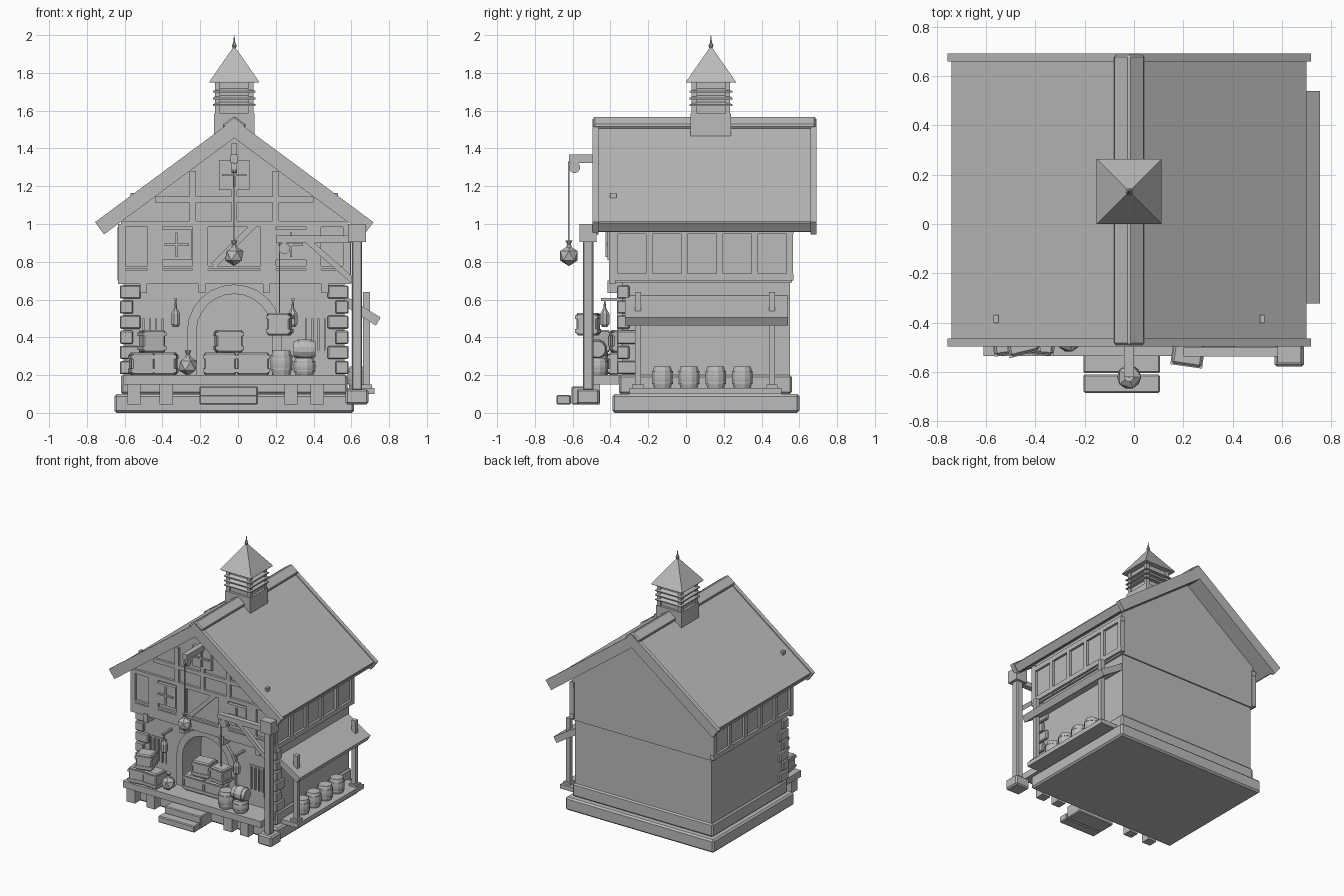
import bpy, bmesh, math
from mathutils import Vector, Matrix

if "Cube" in bpy.data.objects:
    bpy.data.objects.remove(bpy.data.objects["Cube"])

AXIS = Vector((-.02, 0, 0))  # house centre line; parts are placed relative to it
PITCH = .74
FLOOR, JETTY, EAVES = .2, .7, 1
STONE_FACE, TIMBER_FACE, REAR = -.34, -.39, .56
DECK_Y = -.47
SIDES = (-1, 1)

grey = bpy.data.materials.new("plain_grey")
grey.use_nodes = True
grey.diffuse_color = (.5, .5, .5, 1)
grey.node_tree.nodes["Principled BSDF"].inputs["Base Color"].default_value = grey.diffuse_color


def finish(name, bm, bevel=0):
    bmesh.ops.translate(bm, vec=AXIS, verts=bm.verts)
    bmesh.ops.recalc_face_normals(bm, faces=bm.faces)
    mesh = bpy.data.meshes.new(name)
    bm.to_mesh(mesh)
    bm.free()
    mesh.materials.append(grey)
    part = bpy.data.objects.new(name, mesh)
    bpy.context.collection.objects.link(part)
    if bevel:
        modifier = part.modifiers.new("worn_edge", "BEVEL")
        modifier.width, modifier.segments = bevel, 1


def solid_cube(name, size, matrix, bevel=0):
    bm = bmesh.new()
    bmesh.ops.create_cube(bm, size=1)
    bmesh.ops.scale(bm, vec=size, verts=bm.verts)
    bmesh.ops.transform(bm, matrix=matrix, verts=bm.verts)
    finish(name, bm, bevel)


def about(middle, width):
    return middle - width / 2, middle + width / 2


def box(name, x, y, z, bevel=0, turn=0):
    """Block from (low, high) pairs, turned about its own upright axis."""
    low, high = (Vector(corner) for corner in zip(x, y, z))
    spin = Matrix.Rotation(math.radians(turn), 4, "Z")
    solid_cube(name, high - low, Matrix.Translation((low + high) / 2) @ spin, bevel)


def beam(name, start, end, width):
    """Square bar between two points."""
    start, end = Vector(start), Vector(end)
    tilt = (end - start).to_track_quat("Z", "Y").to_matrix().to_4x4()
    solid_cube(name, (width, width, (end - start).length), Matrix.Translation((start + end) / 2) @ tilt)


def prism(name, outline, y, bevel=0):
    """Outline in x and z, pushed along y."""
    bm = bmesh.new()
    face = bm.faces.new([bm.verts.new((px, y[0], pz)) for px, pz in outline])
    grown = bmesh.ops.extrude_face_region(bm, geom=[face])["geom"]
    moved = [item for item in grown if isinstance(item, bmesh.types.BMVert)]
    bmesh.ops.translate(bm, vec=(0, y[1] - y[0], 0), verts=moved)
    finish(name, bm, bevel)


def mirrored(half):
    """Close a right half outline with its left twin, skipping points on the axis."""
    return half + [(-px, pz) for px, pz in reversed(half) if px]


def chevron(name, apex, half, drop, y, bevel=0):
    """Pair of roof slopes with ends cut square to the pitch."""
    tip = apex - PITCH * half
    cut = drop / (1 + PITCH * PITCH)
    lower = (half - PITCH * cut, tip - cut)
    outline = [(0, apex), (half, tip), lower, (0, apex - drop)]
    outline += [(-lower[0], lower[1]), (-half, tip)]
    prism(name, outline, y, bevel)


def lathe(name, profile, place, sides=12, tip=None):
    """Turned solid from (radius, height) rings; tip names an axis to lay it over."""
    bm = bmesh.new()
    angles = [math.tau * (i + .5) / sides for i in range(sides)]
    rings = [[bm.verts.new((r * math.cos(a), r * math.sin(a), h)) for a in angles] for r, h in profile]
    for lower, upper in zip(rings, rings[1:]):
        for i in range(sides):
            bm.faces.new((lower[i - 1], lower[i], upper[i], upper[i - 1]))
    bm.faces.new(rings[0])
    bm.faces.new(rings[-1])
    matrix = Matrix.Translation(place)
    if tip:
        matrix = matrix @ Matrix.Rotation(math.pi / 2, 4, tip)
    bmesh.ops.transform(bm, matrix=matrix, verts=bm.verts)
    finish(name, bm)


def barrel(name, place, radius, height, tip=None):
    steps = [i / 8 for i in range(9)]
    staves = [(radius * (.8 + .2 * math.sin(math.pi * t)), height * (t - .5)) for t in steps]
    lathe(name, staves, place, tip=tip)
    for side in SIDES:
        hoop = [(radius, height * (side * .25 + edge)) for edge in about(0, .1)]
        lathe(name + "_hoop", hoop, place, tip=tip)


def crate(name, x, y, base, width=.12, depth=.11, height=.12, turn=0):
    box(name, about(x, width), about(y, depth), (base, base + height), .008, turn)
    for level in (.2, .8):
        box(name + "_band", about(x, width + .01), about(y, depth + .01),
            about(base + height * level, .02), turn=turn)


def sack(name, place):
    bm = bmesh.new()
    bmesh.ops.create_icosphere(bm, subdivisions=1, radius=.055, matrix=Matrix.Translation(place))
    finish(name, bm)
    lathe(name + "_neck", [(.02, .04), (.01, .06), (.02, .08)], place, sides=8)


def arch(radius):
    """Doorway outline from right foot over the crown to left foot."""
    turns = [math.pi * i / 12 for i in range(13)]
    crown = [(radius * math.cos(a), .43 + radius * math.sin(a)) for a in turns]
    return [(radius, FLOOR)] + crown + [(-radius, FLOOR)]


def wheel(name, place):
    lathe(name, [(.03, -.015), (.03, .015)], place, tip="Y" if place[0] == 0 else "X")


# Plinth and stone storey with an arched doorway
box("foundation", about(0, 1.27), (-.39, .6), (0, .1), .012)
box("plinth", about(0, 1.2), (-.355, REAR), (.1, FLOOR), .01)
wall_half = .585
box("stone_wall", about(0, 2 * wall_half), (-.14, .55), (FLOOR, JETTY))
wall_top = [(-wall_half, FLOOR), (-wall_half, JETTY), (wall_half, JETTY), (wall_half, FLOOR)]
prism("doorway_wall", arch(.2) + wall_top, (STONE_FACE, -.14))
prism("door_arch", arch(.25) + arch(.2)[::-1], (-.365, -.32))

# Corner stones, barred windows, lanterns and jetty joists on both halves
for side in SIDES:
    for row in range(6):
        reach = .11 if row % 2 else .07
        middle = side * (.605 - reach / 2)
        box("corner_stone", about(middle, reach), (-.365, -.19 - reach), about(.24 + row * .08, .07), .006)
    window = side * .43
    box("barred_window", about(window, .15), about(STONE_FACE, .01), (.32, .51))
    for i in range(4):
        box("window_bar", about(window + (i - 1.5) * .033, .01), about(-.35, .02), (.33, .5))
    lantern = side * .31
    box("lantern_arm", about(lantern, .016), (-.45, STONE_FACE), about(.6, .015))
    lathe("lantern", [(.015, 0), (.026, .015), (.026, .07), (.008, .1), (.004, .14)],
          (lantern, -.43, .455), sides=8)
    for joist in (.17, .48):
        box("joist_end", about(side * joist, .036), (-.415, -.3), (.635, JETTY))

# Jettied upper storey with its gable
gable_top = 1.46
prism("upper_wall", mirrored([(0, gable_top), (.6, gable_top - PITCH * .6), (.6, .69)]), (TIMBER_FACE, REAR))
front_skin = about(TIMBER_FACE, .036)
for middle, height, half in ((.72, .075, .615), (.77, .015, .6), (EAVES, .03, .6), (1.13, .03, .42)):
    box("front_rail", about(0, 2 * half), front_skin, about(middle, height))
for side in SIDES:
    for stud, width in ((.595, .04), (.42, .08), (.18, .08)):
        box("front_stud", about(side * stud, width), front_skin, (JETTY, EAVES))
    box("gable_stud", about(side * .22, .035), front_skin, (EAVES, 1.28))
    skin = about(side * .6, .035)
    for level in (.72, .965):
        box("side_rail", skin, (-.4, .57), about(level, .036))
    for i in range(6):
        box("side_stud", skin, about(-.38 + i * .186, .034), (JETTY, EAVES - .04))
box("king_stud", about(0, .03), front_skin, (EAVES, 1.43))
beam("front_brace", (-.11, TIMBER_FACE, .78), (.11, TIMBER_FACE, EAVES), .03)
for x, z in ((-.305, .89), (0, 1.26), (.3, .89)):
    box("window_panel", about(x, .16), about(-.4, .03), about(z, .16))
    box("window_bar", about(x, .012), about(-.41, .03), about(z, .13))
    box("window_bar", about(x, .13), about(-.41, .03), about(z, .012))

# Roof, bargeboards and ridge
chevron("roof", 1.545, .724, .085, (-.47, .665), .006)
for gable_end in (-.48, .675):
    chevron("bargeboard", 1.555, .737, .1, about(gable_end, .032))
chevron("ridge_cap", 1.572, .065, .04, (-.49, .685), .008)
for side in SIDES:
    box("roof_clip", about(side * .54, .02), about(-.385, .033), (1.12, 1.165))

# Louvred cupola
cupola = .132
box("cupola_base", about(0, .215), about(cupola, .215), (1.44, 1.585))
box("cupola_neck", about(0, .18), about(cupola, .18), (1.58, 1.755))
for i in range(3):
    lathe("louvre", [(.16, 0), (.16, .008), (.125, .022)], (0, cupola, 1.625 + i * .035), sides=4)
for side in SIDES:
    for end in SIDES:
        box("cupola_post", about(side * .088, .028), about(cupola + end * .088, .028), (1.58, 1.75))
lathe("cupola_roof", [(.186, 0), (.186, .006), (.005, .19)], (0, cupola, 1.748), sides=4)
lathe("finial", [(.006, 0), (.014, .025), (.006, .04), (.001, .08)], (0, cupola, 1.92), sides=8)

# Front loading deck and steps
box("deck", about(0, 1.18), (-.535, STONE_FACE), (.15, FLOOR))
for x in (-.53, -.36, .3, .44):
    box("deck_leg", about(x, .07), about(-.49, .07), (.045, .15))
box("upper_step", about(-.03, .31), (-.605, DECK_Y), (.045, .14), .006)
box("lower_step", about(-.03, .31), (-.685, -.61), (.045, .095), .006)

# Corner post with hoist arm
post, post_y = .65, -.518
box("post_footing", about(post, .12), about(post_y, .12), (.045, .125), .01)
box("corner_post", about(post, .052), about(post_y, .055), (.12, .92), .006)
box("post_cap", about(post, .095), about(post_y, .09), (.905, EAVES))
box("hoist_arm", (.22, post), about(post_y, .04), (.9, .938))
beam("hoist_brace", (.39, post_y, .91), (post, post_y, .68), .03)
wheel("hoist_pulley", (.265, post_y, .87))
beam("hoist_rope", (.24, post_y, .52), (.24, post_y, .9), .007)
crate("hanging_crate", .24, post_y, .41, turn=-8)

# Gable hoist with its load
load_y = -.62
box("gable_arm", about(0, .04), (load_y, TIMBER_FACE), (1.322, 1.367))
wheel("gable_pulley", (0, -.59, 1.3))
beam("gable_rope", (0, load_y, .9), (0, load_y, 1.33), .007)
sack("hanging_sack", (0, load_y, .832))

# Side lean-to with barrels
box("side_platform", (.57, .742), (-.3, .505), (.1, .133))
prism("awning", [(.58, .625), (.775, .505), (.75, .462), (.58, .57)], (-.322, .54))
for y in (-.255, .455):
    box("awning_post", about(.7, .035), about(y, .032), (.13, .64))
    box("awning_post_foot", about(.7, .06), about(y, .06), (.13, .15))
for i in range(4):
    barrel("side_barrel", (.655, -.125 + i * .141, .188), .057, .115)

# Goods on the deck
for x, turn in ((-.49, 8), (-.365, -5)):
    crate("left_crate", x, DECK_Y, FLOOR, turn=turn)
crate("left_top_crate", -.435, DECK_Y, .32, turn=14)
sack("deck_sack", (-.245, DECK_Y, .25))
for x in (-.075, .1):
    crate("door_crate", x, STONE_FACE, FLOOR, width=.17, depth=.14)
crate("door_top_crate", -.03, STONE_FACE, .32, width=.14, turn=6)
for x, height in ((.25, .13), (.372, .09)):
    barrel("deck_barrel", (x, DECK_Y, FLOOR + height / 2), .06, height)
barrel("lying_barrel", (.372, DECK_Y, .337), .054, .115, tip="Y")
